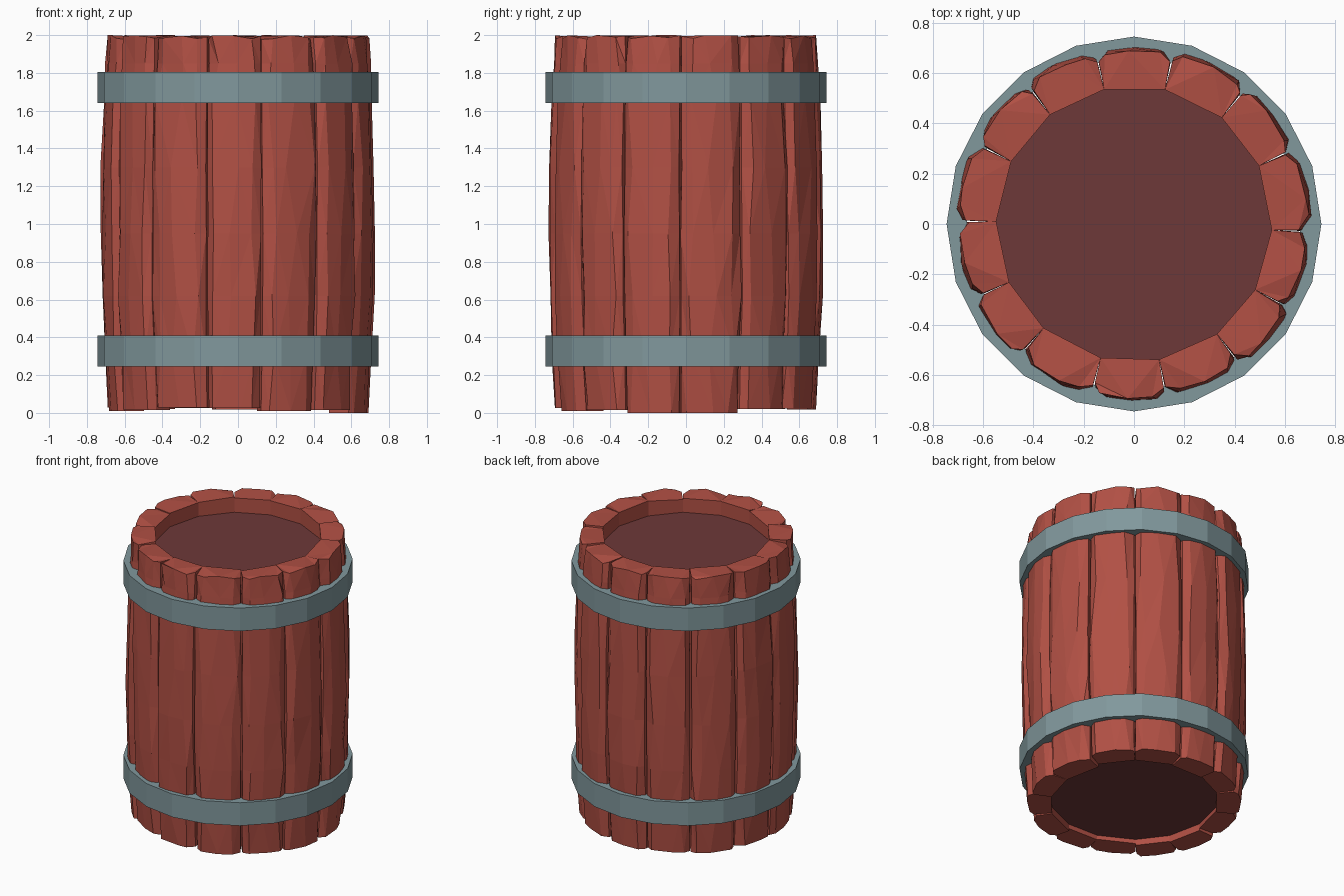
import bpy, bmesh, math, random

if "Cube" in bpy.data.objects:
    bpy.data.objects.remove(bpy.data.objects["Cube"])
random.seed(11)


def material(name, rgb):
    m = bpy.data.materials.new(name)
    m.diffuse_color = (*rgb, 1)
    m.use_nodes = True
    m.node_tree.nodes["Principled BSDF"].inputs["Base Color"].default_value = m.diffuse_color
    return m


WOOD = material("red wood", (0.44, 0.08, 0.058))
DARK = material("dark red wood", (0.155, 0.04, 0.04))
IRON = material("grey blue iron", (0.22, 0.315, 0.335))


def finish(name, bm, mat):
    bmesh.ops.recalc_face_normals(bm, faces=bm.faces)
    me = bpy.data.meshes.new(name)
    bm.to_mesh(me)
    bm.free()
    me.materials.append(mat)
    ob = bpy.data.objects.new(name, me)
    bpy.context.collection.objects.link(ob)
    return ob


def polar(r, a, z):
    return (r * math.cos(a), r * math.sin(a), z)


def skin(bm, rings, closed):
    """Join rings of points with quads; cap the ends unless closed."""
    vs = [[bm.verts.new(p) for p in ring] for ring in rings]
    n = len(vs[0])
    for i in range(len(vs) if closed else len(vs) - 1):
        a, b = vs[i], vs[(i + 1) % len(vs)]
        for j in range(n):
            k = (j + 1) % n
            bm.faces.new((a[j], a[k], b[k], b[j]))
    if not closed:
        bm.faces.new(vs[0])
        bm.faces.new(vs[-1])


# Staves: irregular bulging planks with chipped edges
seams = [-155, -131, -104, -79.5, -53, -28.5, -2.5, 25, 50.5, 77, 102.5, 127.5, 153, 179]
levels = [0.0, 0.3, 0.62, 0.95, 1.3, 1.66, 1.85, 2.0]
for i, s in enumerate(seams):
    a0 = math.radians(s)
    a1 = math.radians(seams[(i + 1) % 14] + (360 if i == 13 else 0))
    low = 0.0 if i in (5, 6) else random.uniform(0.005, 0.03)
    shift = random.uniform(-0.006, 0.006)
    rings = []
    for z in levels:
        bulge = 0.035 * (1 - ((z - 1) / 1.0) ** 2)
        r = 0.688 + bulge + shift
        g0, g1 = random.uniform(0.004, 0.02), random.uniform(0.004, 0.02)
        span = a1 - a0
        end = z in (0.0, 2.0)

        def height(drop):
            if z == 0.0:
                return low
            return 2.0 - random.uniform(0, drop) if z == 2.0 else z

        j = lambda w: random.uniform(-w, w)
        rings.append([
            polar(0.548, a0, height(0.02)),
            polar(r - 0.03 + j(0.01), a0 + g0 * 0.6, height(0.025)),
            polar(r + j(0.006), a0 + g0 + span * (0.13 + j(0.06)), height(0.02)),
            polar(r + 0.004 + j(0.005), a0 + span * (0.5 + j(0.12)), height(0.004)),
            polar(r + j(0.006), a1 - g1 - span * (0.13 + j(0.06)), height(0.02)),
            polar(r - 0.03 + j(0.01), a1 - g1 * 0.6, height(0.025)),
            polar(0.548, a1, height(0.02)),
        ])
    bm = bmesh.new()
    skin(bm, rings, False)
    bmesh.ops.triangulate(bm, faces=bm.faces)
    finish(f"stave_{i + 1}", bm, WOOD)

# Recessed lid and bottom
for name, z0, z1 in (("lid", 1.84, 1.89), ("bottom", 0.06, 0.11)):
    bm = bmesh.new()
    skin(bm, [[polar(0.575, math.tau * k / 28, z) for k in range(28)] for z in (z0, z1)], False)
    finish(name, bm, DARK)

# Iron hoops, twenty sided
for name, z0, z1 in (("lower_hoop", 0.245, 0.41), ("upper_hoop", 1.64, 1.805)):
    bm = bmesh.new()
    prof = [(0.665, z0), (0.745, z0), (0.745, z1), (0.665, z1)]
    skin(bm, [[polar(r, math.tau * k / 20, z) for r, z in prof] for k in range(20)], True)
    finish(name, bm, IRON)
